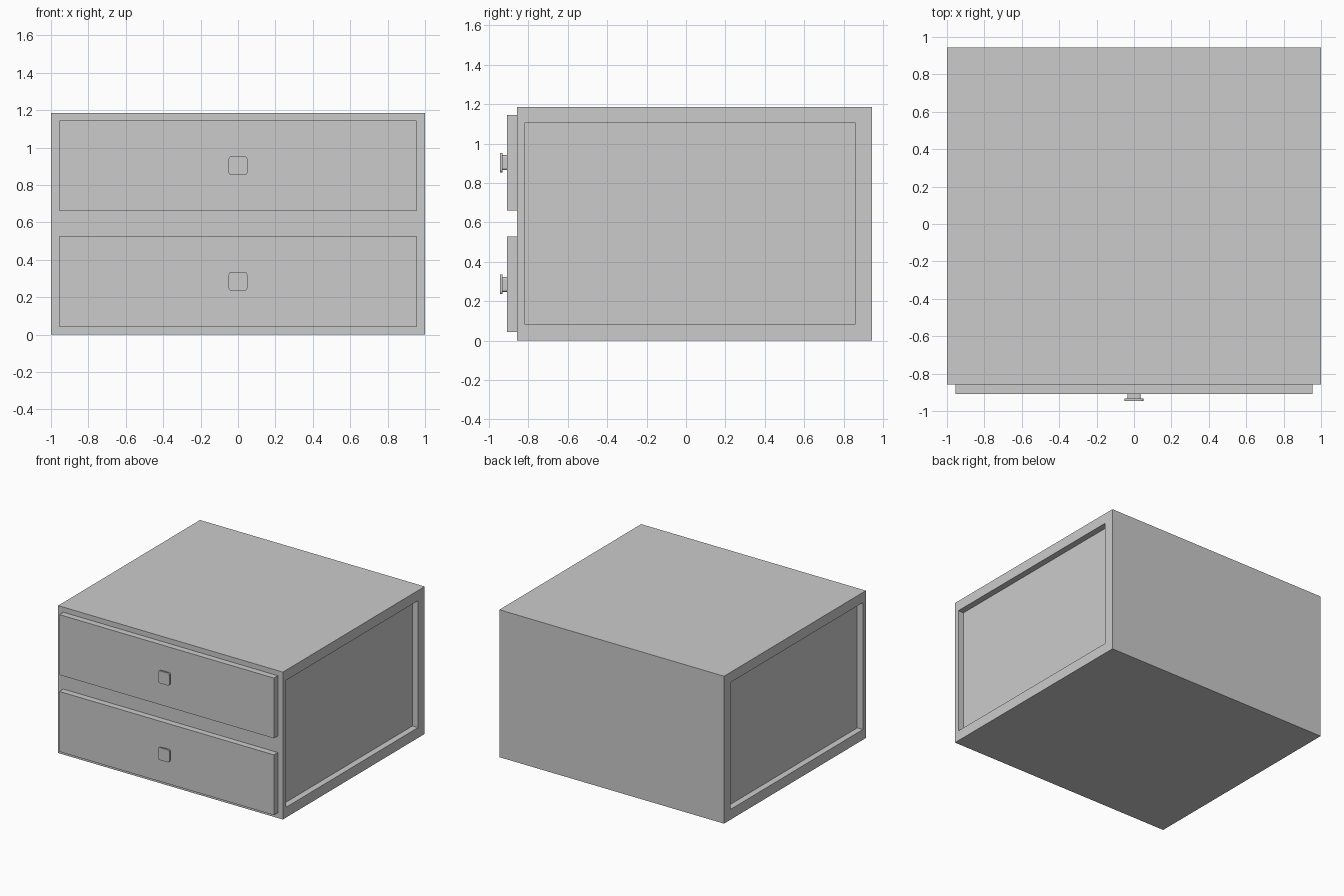
import bpy, bmesh
from mathutils import Vector

if "Cube" in bpy.data.objects:
    bpy.data.objects.remove(bpy.data.objects["Cube"])


def box_bmesh(lo, hi):
    lo, hi = Vector(lo), Vector(hi)
    bm = bmesh.new()
    bmesh.ops.create_cube(bm, size=1)
    bmesh.ops.scale(bm, vec=hi - lo, verts=bm.verts)
    bmesh.ops.translate(bm, vec=(lo + hi) / 2, verts=bm.verts)
    return bm


def finish(bm, name):
    mesh = bpy.data.meshes.new(name)
    bm.to_mesh(mesh)
    bm.free()
    obj = bpy.data.objects.new(name, mesh)
    bpy.context.collection.objects.link(obj)
    return obj


def rounded_plate(name, half_x, half_z, y0, y1, z, radius):
    # box with its front-to-back edges rounded
    bm = box_bmesh((-half_x, y0, z - half_z), (half_x, y1, z + half_z))
    edges = [e for e in bm.edges
             if abs(e.verts[0].co.y - e.verts[1].co.y) > 1e-5]
    bmesh.ops.bevel(bm, geom=edges, offset=radius, segments=4,
                    profile=0.5, affect='EDGES')
    return finish(bm, name)


# Cabinet with a recessed panel framed on both sides
FRONT, BACK, TOP = -0.858, 0.945, 1.186
FRAME_Y0, FRAME_Y1, FRAME_Z0, FRAME_Z1 = -0.82, 0.86, 0.083, 1.104
DEPTH = 0.05
bm = box_bmesh((-1, FRONT, 0), (1, BACK, TOP))
sides = [f for f in bm.faces if abs(f.normal.x) > 0.9]
bmesh.ops.inset_individual(bm, faces=sides, thickness=0.03)
mid_y = (FRONT + BACK) / 2
for face in sides:
    for v in face.verts:
        v.co.y = FRAME_Y0 if v.co.y < mid_y else FRAME_Y1
        v.co.z = FRAME_Z0 if v.co.z < TOP / 2 else FRAME_Z1
# push the panels inward
for face in sides:
    sign = 1 if face.calc_center_median().x > 0 else -1
    ring = bmesh.ops.extrude_discrete_faces(bm, faces=[face])["faces"]
    bmesh.ops.translate(bm, vec=(-sign * DEPTH, 0, 0), verts=ring[0].verts)
finish(bm, "cabinet")

# Drawer fronts with knobs
for label, z0, knob_z in (("lower", 0.042, 0.285), ("upper", 0.66, 0.903)):
    finish(box_bmesh((-0.955, -0.908, z0), (0.955, FRONT, z0 + 0.485)),
           label + "_drawer_front")
    rounded_plate(label + "_knob_stem", 0.036, 0.038, -0.934, -0.908, knob_z, 0.012)
    rounded_plate(label + "_knob_cap", 0.05, 0.05, -0.945, -0.932, knob_z, 0.015)
